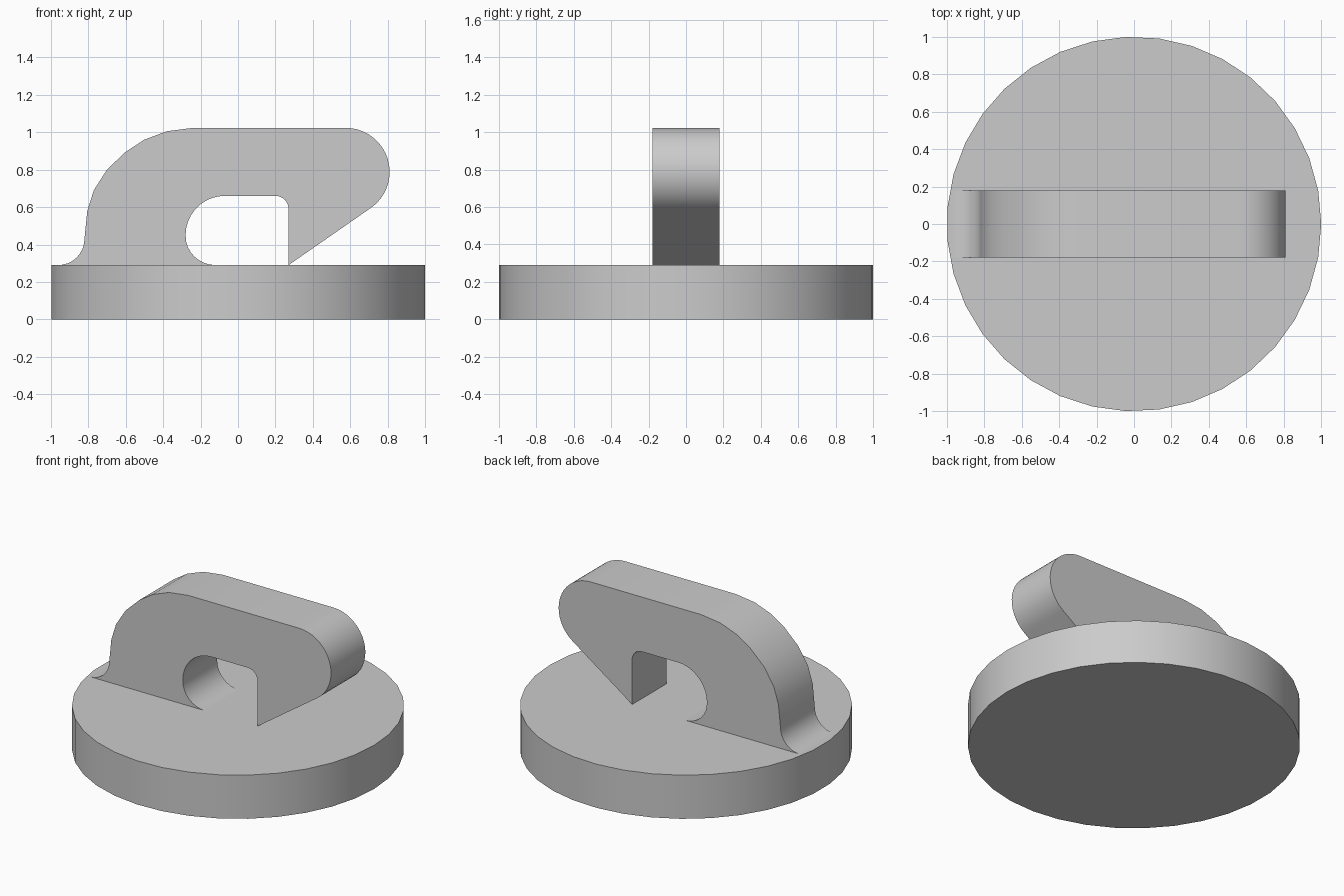
import bpy, bmesh, math

if "Cube" in bpy.data.objects:
    bpy.data.objects.remove(bpy.data.objects["Cube"])

BASE_TOP = 0.29
HALF_WIDTH = 0.18

grey = bpy.data.materials.new("plain grey")
grey.diffuse_color = (0.6, 0.6, 0.6, 1)
grey.use_nodes = True
grey.node_tree.nodes["Principled BSDF"].inputs["Base Color"].default_value = grey.diffuse_color


def arc(cx, cz, rx, rz, start, end, steps):
    """Points of an elliptical arc in the xz plane, angles in degrees."""
    pts = []
    for i in range(steps + 1):
        a = math.radians(start + (end - start) * i / steps)
        pts.append((cx + rx * math.cos(a), cz + rz * math.sin(a)))
    return pts


def finish(obj):
    obj.data.materials.append(grey)
    bpy.ops.object.select_all(action='DESELECT')
    obj.select_set(True)
    bpy.context.view_layer.objects.active = obj
    bpy.ops.object.shade_smooth_by_angle(angle=math.radians(32))


def extrude_loop(name, loop, offset):
    """Solid made from a closed 3D loop pushed along offset."""
    bm = bmesh.new()
    face = bm.faces.new([bm.verts.new(p) for p in loop])
    new = bmesh.ops.extrude_face_region(bm, geom=[face])["geom"]
    bmesh.ops.translate(bm, vec=offset,
                        verts=[v for v in new if isinstance(v, bmesh.types.BMVert)])
    bmesh.ops.recalc_face_normals(bm, faces=bm.faces)
    mesh = bpy.data.meshes.new(name)
    bm.to_mesh(mesh)
    bm.free()
    obj = bpy.data.objects.new(name, mesh)
    bpy.context.collection.objects.link(obj)
    finish(obj)


# Round base disc
SIDES = 35
rim = [(math.cos(math.tau * i / SIDES), math.sin(math.tau * i / SIDES), 0)
       for i in range(SIDES)]
extrude_loop("base_disc", rim, (0, 0, BASE_TOP))

# Hook outline: foot fillet, shoulder, rounded nose, pointed tip, then the eye
outline = arc(-0.96, 0.43, 0.14, 0.14, -90, 0, 8)
outline += [(-0.805, 0.58), (-0.77, 0.69), (-0.70, 0.80), (-0.60, 0.895),
            (-0.50, 0.96), (-0.38, 1.005), (-0.24, 1.023)]
outline += arc(0.575, 0.788, 0.235, 0.235, 90, -55, 18)
outline += [(0.27, BASE_TOP)]
outline += arc(0.20, 0.59, 0.07, 0.07, 0, 90, 6)
outline += arc(-0.07, 0.45, 0.21, 0.21, 90, 180, 9)
outline += arc(-0.12, 0.445, 0.16, 0.155, 180, 270, 8)[1:]
extrude_loop("hook", [(x, -HALF_WIDTH, z) for x, z in outline],
             (0, 2 * HALF_WIDTH, 0))
